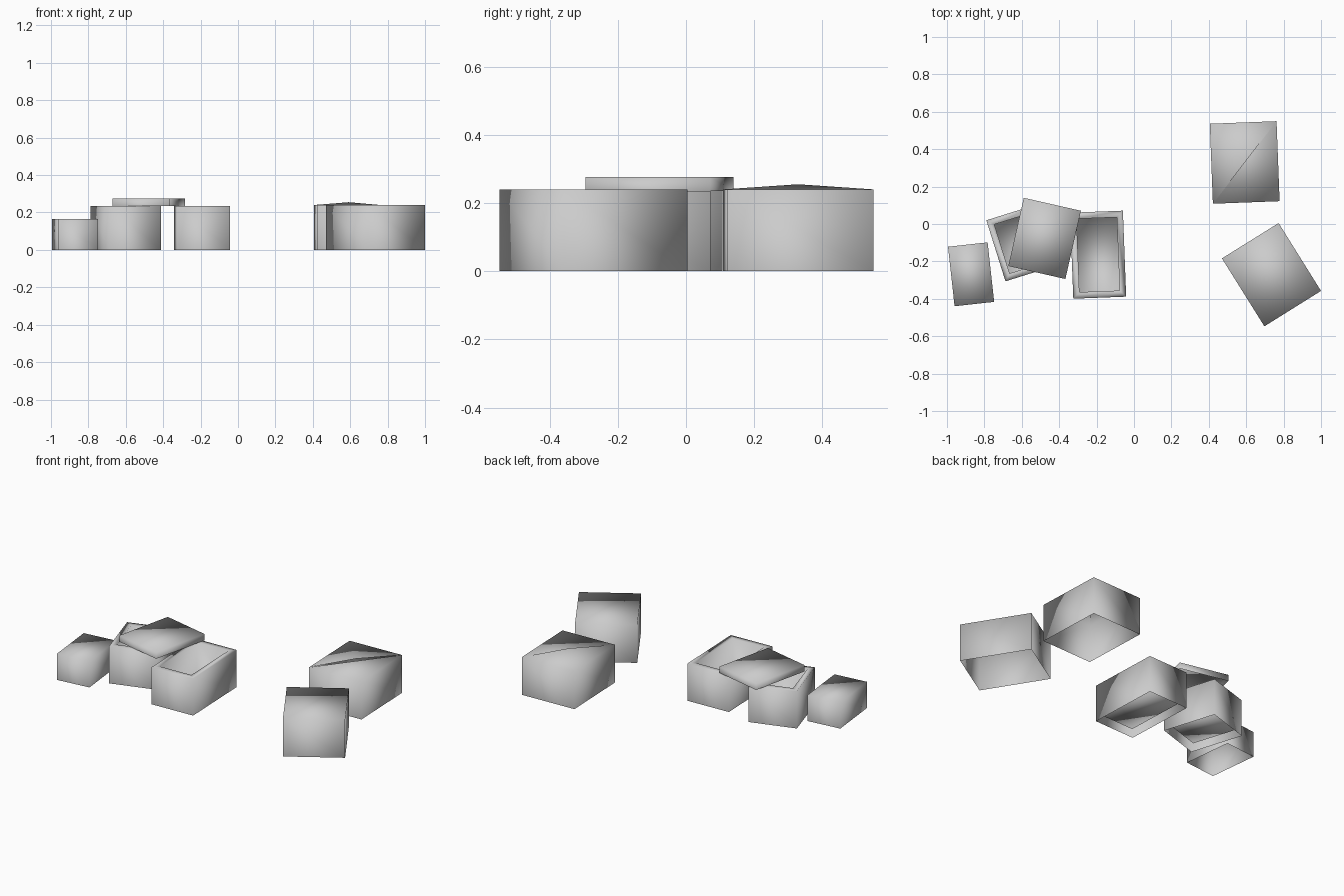
import bpy, bmesh, math
from mathutils import Matrix, Vector

if "Cube" in bpy.data.objects:
    bpy.data.objects.remove(bpy.data.objects["Cube"], do_unlink=True)

GREY = (0.6, 0.6, 0.6, 1.0)
grey = bpy.data.materials.new("plain_grey")
grey.use_nodes = True
grey.diffuse_color = GREY
grey.node_tree.nodes["Principled BSDF"].inputs["Base Color"].default_value = GREY


def height(face):
    return face.calc_center_median().z


def hollow(bm, wall):
    """Sink a tray with an even rim into the top face."""
    face = max(bm.faces, key=height)
    bmesh.ops.inset_region(bm, faces=[face], thickness=wall, use_even_offset=True)
    floor = bmesh.ops.extrude_discrete_faces(bm, faces=[face])["faces"][0]
    for v in floor.verts:
        v.co.z = 0.03


def split_top(bm, lift):
    """Split the top along its diagonal and bulge the edge of one half upwards."""
    face = max(bm.faces, key=height)
    a, b, c, d = sorted(face.verts, key=lambda v: math.atan2(v.co.y, v.co.x))
    middle = bm.verts.new((a.co + c.co) / 2 + Vector((0, 0, lift)))
    bm.faces.remove(face)
    for corners in ((a, b, c), (a, middle, d), (middle, c, d)):
        bm.faces.new(corners)


def box(name, center, size, angle, base=0.0, wall=0.0, lift=0.0):
    """Smooth shaded shell, open underneath."""
    bm = bmesh.new()
    bmesh.ops.create_cube(bm, size=1)
    bmesh.ops.translate(bm, verts=bm.verts, vec=(0, 0, 0.5))
    bmesh.ops.scale(bm, verts=bm.verts, vec=size)
    bm.faces.remove(min(bm.faces, key=height))
    if wall:
        hollow(bm, wall)
    if lift:
        split_top(bm, lift)
    for f in bm.faces:
        f.smooth = True
    bmesh.ops.recalc_face_normals(bm, faces=bm.faces)
    mesh = bpy.data.meshes.new(name)
    bm.to_mesh(mesh)
    bm.free()
    mesh.materials.append(grey)
    obj = bpy.data.objects.new(name, mesh)
    obj.matrix_world = (Matrix.Translation(Vector((*center, base)))
                        @ Matrix.Rotation(math.radians(angle), 4, 'Z'))
    bpy.context.collection.objects.link(obj)


# Closed boxes
box("small_box", (-0.871, -0.269), (0.213, 0.32, 0.165), 6.3)
box("turned_box", (0.735, -0.271), (0.357, 0.428, 0.24), 32)
box("split_box", (0.592, 0.329), (0.357, 0.428, 0.24), 2.2, lift=0.015)

# Open crates
box("open_crate_right", (-0.6, -0.1), (0.29, 0.342, 0.235), 17.4, wall=0.034)
box("open_crate_middle", (-0.192, -0.164), (0.283, 0.46, 0.235), 2.2, wall=0.034)

# Loose lid lying across the crates
box("loose_lid", (-0.478, -0.077), (0.313, 0.374, 0.04), -12.8, base=0.236)
